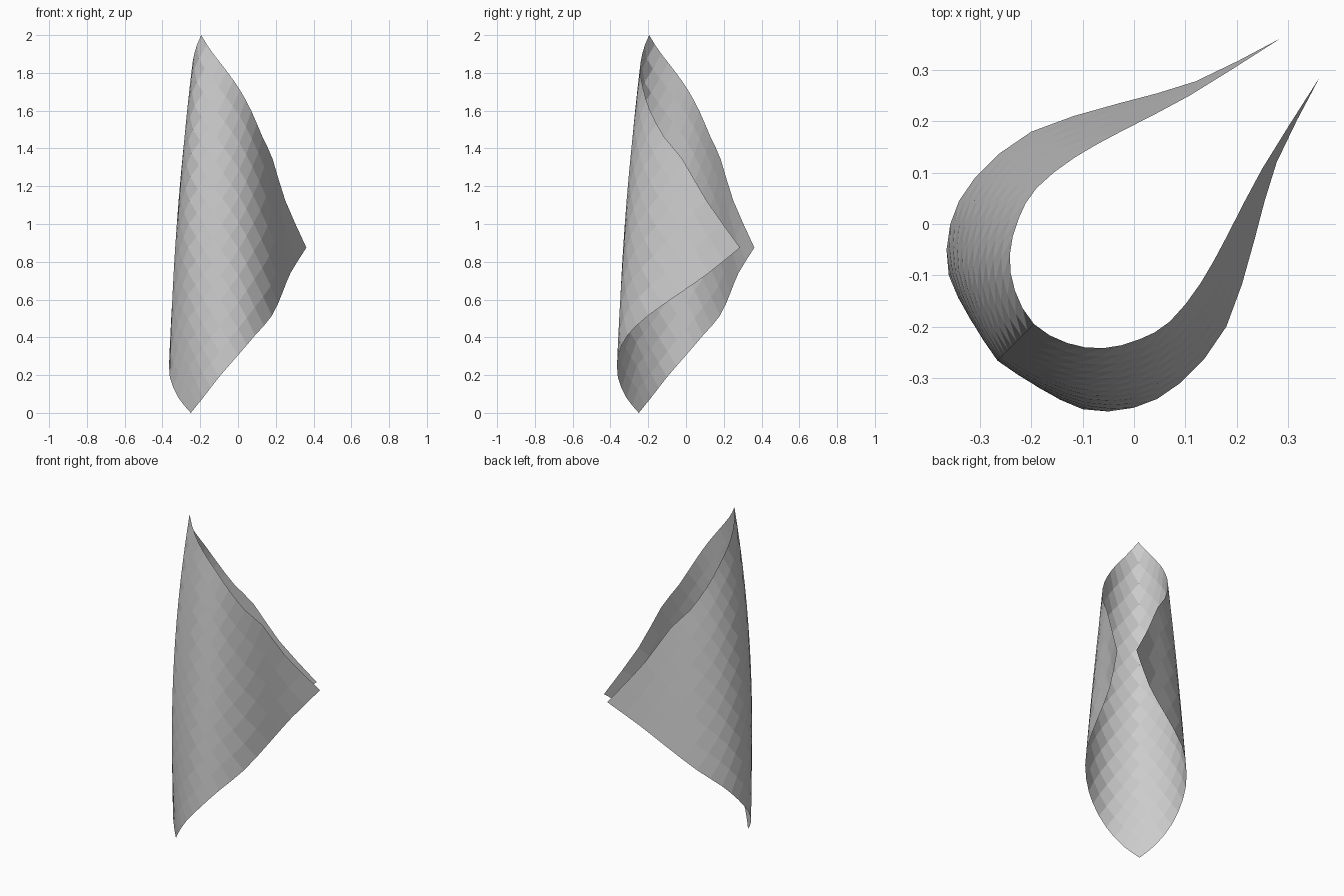
import bpy, bmesh
from mathutils import Vector

if "Cube" in bpy.data.objects:
    bpy.data.objects.remove(bpy.data.objects["Cube"])

N = 16  # grid divisions along each side of the square sheet

# Rolled edges of one half, from the ridge out to the side corner
LOWER = [(-.25, -.25, 0), (-.185, -.315, .08), (-.10, -.361, .19), (0, -.358, .305),
         (.09, -.31, .41), (.18, -.20, .515), (.235, -.03, .635), (.278, .12, .74),
         (.362, .286, .875)]
UPPER = [(-.195, -.195, 2), (-.13, -.232, 1.9), (-.06, -.242, 1.81), (.01, -.225, 1.71),
         (.07, -.19, 1.60), (.13, -.115, 1.46), (.183, -.02, 1.345), (.25, .108, 1.125),
         (.362, .286, .875)]
BULGE = .055


def spline(points, t):
    """Catmull-Rom point, mirrored across the ridge at the start."""
    p = [Vector(q) for q in points]
    first = Vector((p[1].y, p[1].x, 2 * p[0].z - p[1].z))
    p = [first] + p + [2 * p[-1] - p[-2]]
    s = t * (len(points) - 1)
    i = min(int(s), len(points) - 2)
    f = s - i
    a, b, c, d = p[i:i + 4]
    return .5 * (2 * b + (c - a) * f + (2 * a - 5 * b + 4 * c - d) * f ** 2
                 + (3 * b - a - 3 * c + d) * f ** 3)


def sheet_point(a, b):
    """Map a square grid standing on its corner to the rolled sheet."""
    k = abs(a - b)
    t = k / N
    f = (a + b - k) / (2 * N - 2 * k) if k < N else .5
    p = spline(LOWER, t).lerp(spline(UPPER, t), f)
    out = Vector((p.x, p.y, 0)).normalized()
    p += out * BULGE * 4 * f * (1 - f) * (1 - t) ** 3
    return p if a >= b else Vector((p.y, p.x, p.z))


# Single-surface curled sheet
bm = bmesh.new()
grid = [[bm.verts.new(sheet_point(a, b)) for b in range(N + 1)] for a in range(N + 1)]
for a in range(N):
    for b in range(N):
        bm.faces.new((grid[a][b], grid[a + 1][b], grid[a + 1][b + 1], grid[a][b + 1]))
mesh = bpy.data.meshes.new("curled_sheet")
bm.to_mesh(mesh)
bm.free()
bpy.context.collection.objects.link(bpy.data.objects.new("curled_sheet", mesh))
